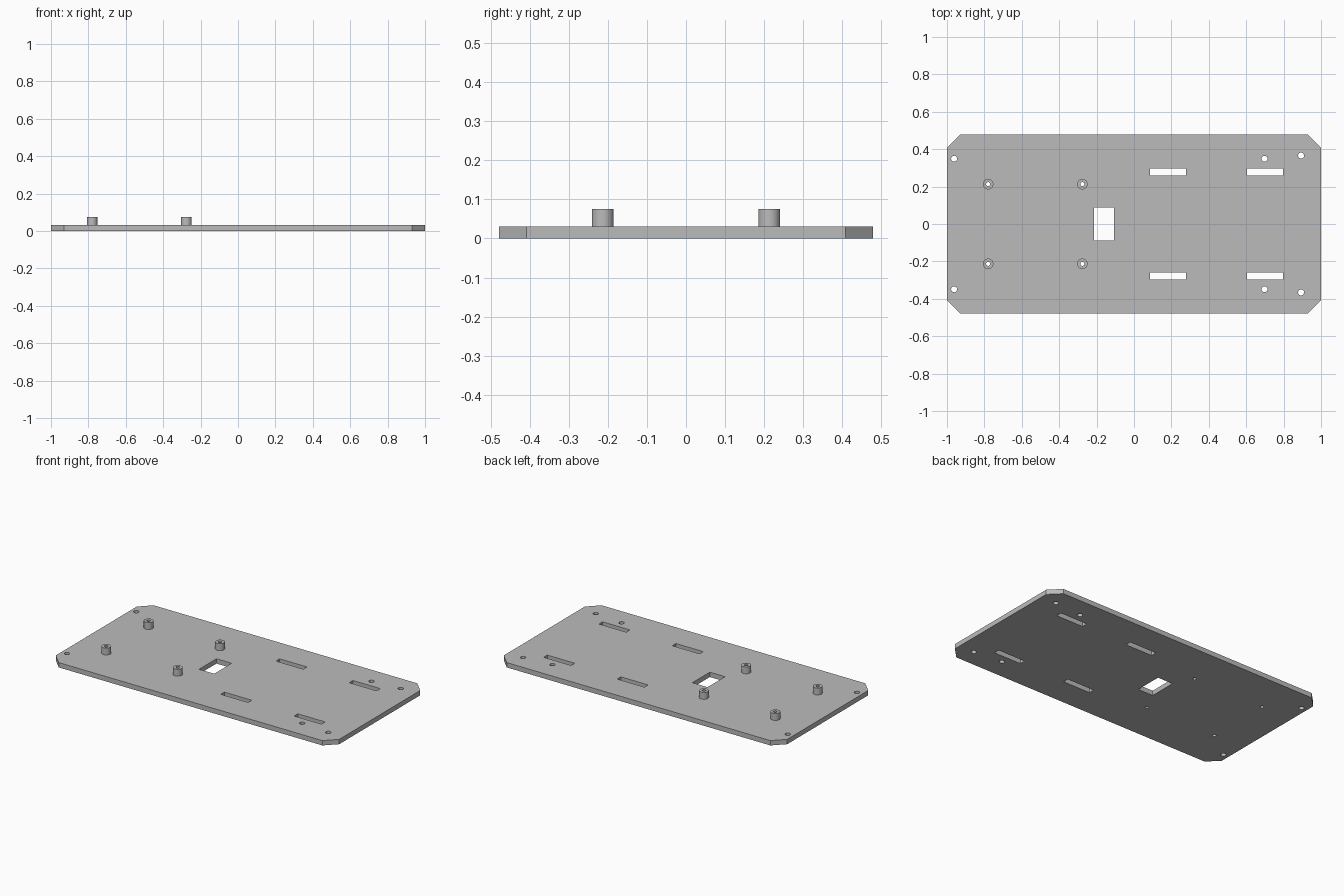
import bpy
import bmesh
from math import radians
from mathutils import Matrix

old = bpy.data.objects.get("Cube")
if old:
    bpy.data.objects.remove(old, do_unlink=True)

HALF_X, HALF_Y, CHAMFER = 1.0, 0.478, 0.07
PLATE_TOP, POST_TOP = 0.031, 0.075
POSTS = [(x, y) for x in (-0.78, -0.276) for y in (-0.213, 0.213)]

grey = bpy.data.materials.new("plain grey")
grey.use_nodes = True
colour = (0.5, 0.5, 0.5, 1)
grey.diffuse_color = colour
grey.node_tree.nodes["Principled BSDF"].inputs["Base Color"].default_value = colour


def make_object(name, bm):
    bmesh.ops.recalc_face_normals(bm, faces=bm.faces)
    mesh = bpy.data.meshes.new(name)
    bm.to_mesh(mesh)
    bm.free()
    mesh.materials.append(grey)
    obj = bpy.data.objects.new(name, mesh)
    bpy.context.collection.objects.link(obj)
    return obj


def add_cylinder(bm, x, y, radius, z0, z1):
    bmesh.ops.create_cone(bm, cap_ends=True, segments=32, radius1=radius, radius2=radius,
                          depth=z1 - z0, matrix=Matrix.Translation((x, y, (z0 + z1) / 2)))


def add_box(bm, x, y, width, depth):
    size = Matrix.Diagonal((width, depth, 0.4, 1))
    bmesh.ops.create_cube(bm, size=1, matrix=Matrix.Translation((x, y, 0)) @ size)


# Cutter for every opening
bm = bmesh.new()
add_box(bm, -0.16, 0, 0.107, 0.176)
for side in (-1, 1):
    for x in (0.182, 0.7):
        add_box(bm, x, side * 0.278, 0.193, 0.037)
    for x, y in ((-0.962, 0.349), (0.698, 0.349), (0.893, 0.366)):
        add_cylinder(bm, x, side * y, 0.016, -0.2, 0.2)
for x, y in POSTS:
    add_cylinder(bm, x, y, 0.011, -0.2, 0.2)
cutter = make_object("opening_cutter", bm)
cutter.hide_render = True

# Base plate with chamfered corners
bm = bmesh.new()
a, b = HALF_X - CHAMFER, HALF_Y - CHAMFER
outline = [(a, -HALF_Y), (HALF_X, -b), (HALF_X, b), (a, HALF_Y),
           (-a, HALF_Y), (-HALF_X, b), (-HALF_X, -b), (-a, -HALF_Y)]
face = bm.faces.new([bm.verts.new((x, y, 0)) for x, y in outline])
raised = bmesh.ops.extrude_face_region(bm, geom=[face])["geom"]
bmesh.ops.translate(bm, vec=(0, 0, PLATE_TOP),
                    verts=[v for v in raised if isinstance(v, bmesh.types.BMVert)])
parts = [make_object("base_plate", bm)]

# Standoff posts
for i, (x, y) in enumerate(POSTS):
    bm = bmesh.new()
    add_cylinder(bm, x, y, 0.028, PLATE_TOP, POST_TOP)
    parts.append(make_object(f"standoff_post_{i + 1}", bm))

# Cut the openings and round the shading
for part in parts:
    cut = part.modifiers.new("openings", "BOOLEAN")
    cut.operation, cut.solver, cut.object = "DIFFERENCE", "EXACT", cutter
    bpy.ops.object.select_all(action="DESELECT")
    part.select_set(True)
    bpy.context.view_layer.objects.active = part
    bpy.ops.object.modifier_apply(modifier=cut.name)
    bpy.ops.object.shade_smooth_by_angle(angle=radians(30))
bpy.data.objects.remove(cutter, do_unlink=True)
